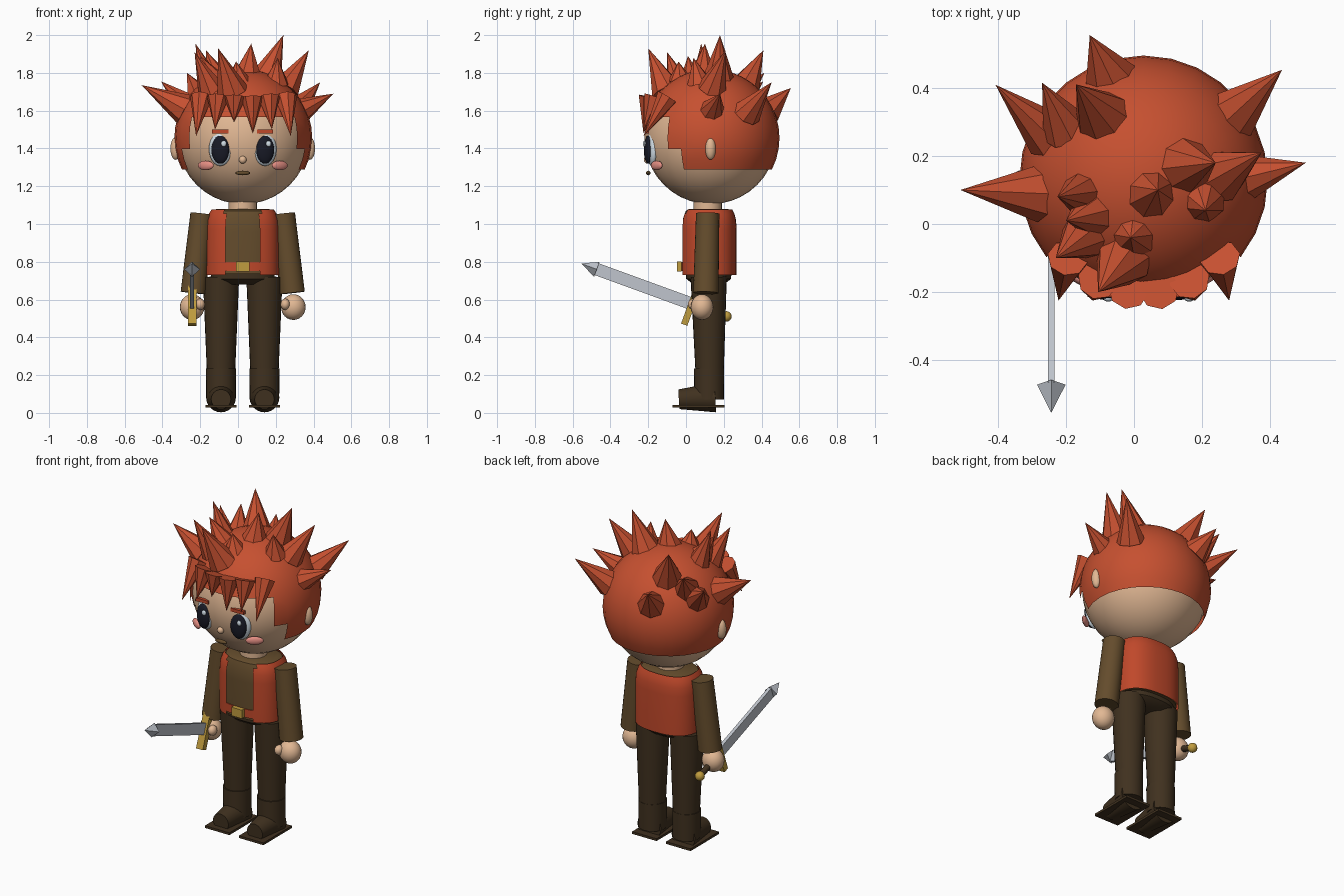
import bpy, bmesh, math
from mathutils import Vector, Matrix

if "Cube" in bpy.data.objects:
    bpy.data.objects.remove(bpy.data.objects["Cube"])

CX = 0.025   # mid plane of the figure
CY = 0.12    # depth centre of the body


def material(name, r, g, b):
    lin = [((c / 255 + 0.055) / 1.055) ** 2.4 if c > 10 else c / 255 / 12.92 for c in (r, g, b)]
    m = bpy.data.materials.new(name)
    m.diffuse_color = (*lin, 1)
    m.use_nodes = True
    m.node_tree.nodes["Principled BSDF"].inputs["Base Color"].default_value = m.diffuse_color
    return m


SKIN = material("skin", 226, 184, 148)
HAIR = material("red_hair", 198, 80, 48)
VEST = material("vest_red", 192, 72, 42)
SHIRT = material("shirt_brown", 100, 76, 44)
PANTS = material("dark_brown", 64, 49, 31)
STEEL = material("steel", 192, 197, 205)
GOLD = material("gold", 192, 156, 62)
WHITE = material("eye_white", 218, 231, 240)
DARK = material("eye_dark", 24, 26, 38)
BLUSH = material("blush", 230, 143, 132)


def finish(name, bm, mat, smooth=True):
    bmesh.ops.recalc_face_normals(bm, faces=bm.faces)
    me = bpy.data.meshes.new(name)
    bm.to_mesh(me)
    bm.free()
    me.materials.append(mat)
    ob = bpy.data.objects.new(name, me)
    bpy.context.collection.objects.link(ob)
    if smooth:
        bpy.ops.object.select_all(action='DESELECT')
        ob.select_set(True)
        bpy.context.view_layer.objects.active = ob
        bpy.ops.object.shade_smooth_by_angle(angle=math.radians(40))
    return ob


def ball(name, c, r, mat, segs=20, rings=12, rot_z=0):
    bm = bmesh.new()
    m = Matrix.Translation(c) @ Matrix.Rotation(rot_z, 4, 'Z') @ Matrix.Diagonal((*r, 1))
    bmesh.ops.create_uvsphere(bm, u_segments=segs, v_segments=rings, radius=1, matrix=m)
    return finish(name, bm, mat)


def cone(name, a, b, r1, r2, mat, segs=24, smooth=True):
    a, b = Vector(a), Vector(b)
    d = b - a
    m = Matrix.Translation((a + b) / 2) @ d.to_track_quat('Z', 'Y').to_matrix().to_4x4()
    bm = bmesh.new()
    bmesh.ops.create_cone(bm, cap_ends=True, segments=segs, radius1=r1, radius2=r2,
                          depth=d.length, matrix=m)
    return finish(name, bm, mat, smooth)


def box(name, c, size, mat, rot_x=0):
    bm = bmesh.new()
    m = Matrix.Translation(c) @ Matrix.Rotation(rot_x, 4, 'X') @ Matrix.Diagonal((*size, 1))
    bmesh.ops.create_cube(bm, size=1, matrix=m)
    return finish(name, bm, mat, False)


def shell(name, rows, rx, ry, mat, keep=None, caps=False, n=48):
    """Stacked oval rings given as (z, scale), with faces kept by a rule."""
    bm = bmesh.new()
    rings = []
    for z, s in rows:
        ring = []
        for i in range(n):
            c, q = math.cos(2 * math.pi * i / n), math.sin(2 * math.pi * i / n)
            ox = math.copysign(abs(c) ** 0.8, c) * rx * s
            oy = math.copysign(abs(q) ** 0.8, q) * ry * s
            ring.append(bm.verts.new((CX + ox, CY + oy, z)))
        rings.append(ring)
    for lo, hi in zip(rings, rings[1:]):
        for i in range(n):
            j = (i + 1) % n
            f = bm.faces.new((lo[i], lo[j], hi[j], hi[i]))
            if keep and not keep(f.calc_center_median()):
                bm.faces.remove(f)
    if caps:
        bm.faces.new(rings[0][::-1])
        bm.faces.new(rings[-1])
    return finish(name, bm, mat)


# Head, and hair cap cut open around the face
HC = Vector((CX + 0.003, 0.13, 1.455))
ball("head", HC, (0.35, 0.35, 0.35), SKIN, 28, 20)
bm = bmesh.new()
bmesh.ops.create_uvsphere(bm, u_segments=28, v_segments=20, radius=0.365)
drop = []
for f in bm.faces:
    p = f.calc_center_median()
    lat = math.degrees(math.asin(max(-1, min(1, p.z / p.length))))
    side = math.degrees(math.atan2(abs(p.x), -p.y))
    opening = 64.3 if lat < -9 else 51.4
    if lat < -27 or (lat < 18 and side < opening):
        drop.append(f)
bmesh.ops.delete(bm, geom=drop, context='FACES')
bmesh.ops.translate(bm, vec=HC, verts=bm.verts)
finish("hair_cap", bm, HAIR)

# Hair spikes: (root x, y), tip, radius; roots sit on the cap
spikes = [
    (-0.07, 0.43, -0.13, 0.555, 1.72, 0.08), (0.29, 0.32, 0.435, 0.453, 1.75, 0.08),
    (-0.25, 0.26, -0.407, 0.409, 1.755, 0.075), (-0.20, 0.28, -0.27, 0.415, 1.80, 0.075),
    (-0.09, 0.31, -0.17, 0.41, 1.92, 0.085), (-0.28, 0.09, -0.51, 0.10, 1.735, 0.085),
    (0.34, 0.14, 0.505, 0.18, 1.69, 0.065), (0.15, 0.17, 0.24, 0.18, 2.0, 0.085),
    (0.25, 0.14, 0.375, 0.21, 1.92, 0.08), (0.20, 0.07, 0.21, 0.04, 1.88, 0.07),
    (0.05, 0.09, 0.07, 0.10, 1.955, 0.075), (0.0, -0.03, -0.01, -0.04, 1.86, 0.07),
    (-0.03, -0.10, -0.105, -0.20, 1.93, 0.085), (-0.14, -0.03, -0.23, -0.10, 1.91, 0.075),
    (-0.15, 0.09, -0.225, 0.08, 1.955, 0.065), (-0.12, 0.03, -0.20, 0.01, 1.89, 0.07),
]
for x, y, tx, ty, tz, r in spikes:
    dx, dy = x - HC.x, y - HC.y
    z = HC.z + math.sqrt(max(0.02, 0.35 ** 2 - dx * dx - dy * dy))
    cone("hair_spike", (x, y, z - 0.01), (tx, ty, tz), r, 0, HAIR, 8, False)

# Fringe over the forehead
for i, tz in enumerate((1.465, 1.50, 1.54, 1.48, 1.50, 1.465)):
    x = -0.195 + 0.0895 * i
    dx = x - HC.x
    y = HC.y - math.sqrt(0.31 ** 2 - dx * dx)
    cone("fringe_spike", (x, y - 0.015, 1.67), (x + dx * 0.12, -0.225, tz), 0.06, 0, HAIR, 8, False)

# Face and arms, mirrored left and right
for s in (-1, 1):
    ex = CX + s * 0.119
    ball("eye", (ex, -0.18, 1.397), (0.062, 0.028, 0.09), WHITE, rot_z=s * 0.25)
    ball("iris", (ex, -0.2, 1.393), (0.048, 0.022, 0.074), DARK, rot_z=s * 0.2)
    ball("eye_glint", (ex + 0.018, -0.22, 1.425), (0.014, 0.008, 0.016), WHITE, 12, 8)
    box("eyebrow", (ex, -0.205, 1.49), (0.085, 0.02, 0.02), VEST)
    ball("cheek", (CX + s * 0.196, -0.155, 1.31), (0.05, 0.015, 0.025), BLUSH, rot_z=s * 0.6)
    ball("ear", (CX + s * 0.355, 0.13, 1.4), (0.028, 0.028, 0.06), SKIN)
    cone("sleeve", (CX + s * 0.262, 0.105, 0.635), (CX + s * 0.215, 0.115, 1.055),
         0.067, 0.062, SHIRT)
    ball("hand", (CX + s * 0.268, 0.085, 0.56), (0.065, 0.06, 0.068), SKIN)
    ball("thumb", (CX + s * 0.225, 0.04, 0.575), (0.025, 0.03, 0.03), SKIN, 12, 8)

    # Legs and boots
    lx = CX + s * 0.115
    cone("trouser_leg", (lx, 0.125, 0.22), (lx, 0.12, 0.72), 0.075, 0.096, PANTS)
    cone("boot_shaft", (lx, 0.122, 0.07), (lx, 0.122, 0.235), 0.078, 0.08, PANTS)
    cone("boot_foot", (lx, 0.155, 0.082), (lx, -0.038, 0.072), 0.079, 0.052, PANTS)
    box("boot_sole", (lx, 0.065, 0.036), (0.165, 0.275, 0.014), PANTS)
ball("nose", (CX, -0.205, 1.34), (0.02, 0.018, 0.02), SKIN, 12, 8)
ball("mouth", (CX, -0.2, 1.27), (0.04, 0.012, 0.012), SHIRT, 16, 8)

# Neck and torso
cone("neck", (CX, 0.115, 1.03), (CX, 0.115, 1.15), 0.075, 0.075, SKIN)
shell("hips", [(0.68, 0.6), (0.71, 0.88), (0.76, 0.9)], 0.19, 0.135, PANTS, caps=True)
shell("shirt", [(0.735, 0.94), (0.96, 0.95), (1.03, 0.92), (1.07, 0.82), (1.08, 0.7)],
      0.195, 0.147, SHIRT, caps=True)
# Vest open down the front
shell("vest", [(0.73, 1.0), (0.97, 1.0), (1.02, 0.98), (1.055, 0.92), (1.078, 0.84)],
      0.195, 0.148, VEST, keep=lambda p: p.y > CY or abs(p.x - CX) > 0.093)
shell("belt", [(0.75, 0.95), (0.75, 0.985), (0.80, 0.985), (0.80, 0.95)], 0.195, 0.148, VEST,
      keep=lambda p: p.y < CY and abs(p.x - CX) < 0.115)
box("buckle", (CX, -0.036, 0.775), (0.07, 0.025, 0.052), GOLD)

# Sword held in one hand, pointing forward and up
SX = -0.243
TILT = math.radians(-20)
AXIS = Vector((0, -math.cos(TILT), -math.sin(TILT)))
GRIP = Vector((SX, 0.04, 0.574))


def along(d):
    return GRIP + AXIS * d


box("sword_blade", along(0.275), (0.02, 0.55, 0.066), STEEL, TILT)
cone("sword_tip", along(0.545), along(0.633), 0.042, 0, STEEL, 4, False)
box("sword_guard", along(0.01), (0.045, 0.035, 0.235), GOLD, TILT)
cone("sword_grip", along(0), along(-0.18), 0.018, 0.018, PANTS, 12)
ball("sword_pommel", along(-0.185), (0.028, 0.028, 0.028), GOLD, 12, 8)
